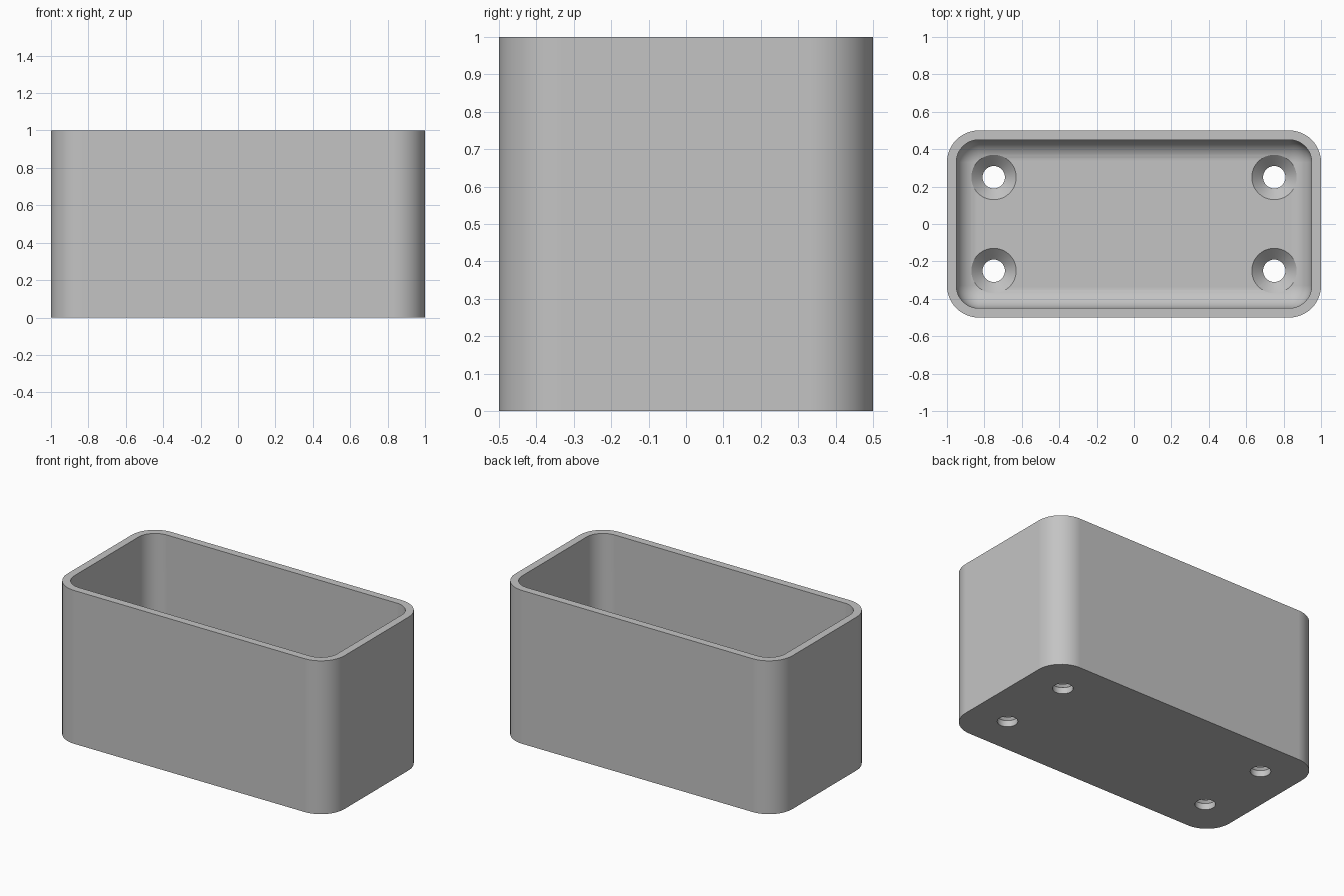
import bpy, bmesh
from math import pi, sin, cos, radians

cube = bpy.data.objects.get("Cube")
if cube:
    bpy.data.objects.remove(cube, do_unlink=True)

HALF_X, HALF_Y, HEIGHT = 1.0, 0.5, 1.0
CORNER, WALL, FLOOR, FILLET = 0.17, 0.05, 0.10, 0.115
HOLE_R, SINK_R = 0.06, 0.12

grey = bpy.data.materials.new("light grey")
grey.use_nodes = True
colour = (0.55, 0.55, 0.55, 1)
grey.diffuse_color = colour
grey.node_tree.nodes["Principled BSDF"].inputs["Base Color"].default_value = colour


def rounded_ring(inset, z, steps=12):
    """Rounded rectangle offset inward from the outer outline."""
    r = CORNER - inset
    pts = []
    for i, (sx, sy) in enumerate([(1, 1), (-1, 1), (-1, -1), (1, -1)]):
        for k in range(steps + 1):
            a = (i + k / steps) * pi / 2
            pts.append((sx * (HALF_X - CORNER) + r * cos(a),
                        sy * (HALF_Y - CORNER) + r * sin(a), z))
    return pts


def circle_ring(cx, cy, r, z, n=48):
    return [(cx + r * cos(2 * pi * k / n), cy + r * sin(2 * pi * k / n), z)
            for k in range(n)]


def loft(name, rings):
    """Closed solid through a stack of rings, capped at both ends."""
    bm = bmesh.new()
    loops = [[bm.verts.new(p) for p in ring] for ring in rings]
    for a, b in zip(loops, loops[1:]):
        for i in range(len(a)):
            j = (i + 1) % len(a)
            bm.faces.new((a[i], a[j], b[j], b[i]))
    bm.faces.new(loops[0][::-1])
    bm.faces.new(loops[-1])
    bmesh.ops.recalc_face_normals(bm, faces=bm.faces)
    mesh = bpy.data.meshes.new(name)
    bm.to_mesh(mesh)
    bm.free()
    mesh.materials.append(grey)
    ob = bpy.data.objects.new(name, mesh)
    bpy.context.collection.objects.link(ob)
    return ob


# Open box: up the outside, over the rim, down the inside and round the floor fillet
rings = [rounded_ring(0, 0), rounded_ring(0, HEIGHT), rounded_ring(WALL, HEIGHT)]
for k in range(11):
    a = k / 10 * pi / 2
    rings.append(rounded_ring(WALL + FILLET * (1 - cos(a)),
                              FLOOR + FILLET * (1 - sin(a))))
box = loft("box", rings)
bpy.context.view_layer.objects.active = box
box.select_set(True)

# Countersunk screw holes through the floor
sink_z = FLOOR - (SINK_R - HOLE_R)
profile = [(HOLE_R, -0.1), (HOLE_R, sink_z), (SINK_R, FLOOR), (SINK_R, FLOOR + 0.1)]
for x in (-0.75, 0.75):
    for y in (-0.25, 0.25):
        cutter = loft("hole_cutter", [circle_ring(x, y, r, z) for r, z in profile])
        cutter.hide_render = True
        mod = box.modifiers.new("hole", "BOOLEAN")
        mod.operation = "DIFFERENCE"
        mod.solver = "EXACT"
        mod.object = cutter
        bpy.ops.object.modifier_apply(modifier=mod.name)
        bpy.data.objects.remove(cutter, do_unlink=True)

# Smooth rounded faces, crisp rims
bpy.ops.object.shade_smooth_by_angle(angle=radians(30))
weighted = box.modifiers.new("weighted normals", "WEIGHTED_NORMAL")
weighted.keep_sharp = True
